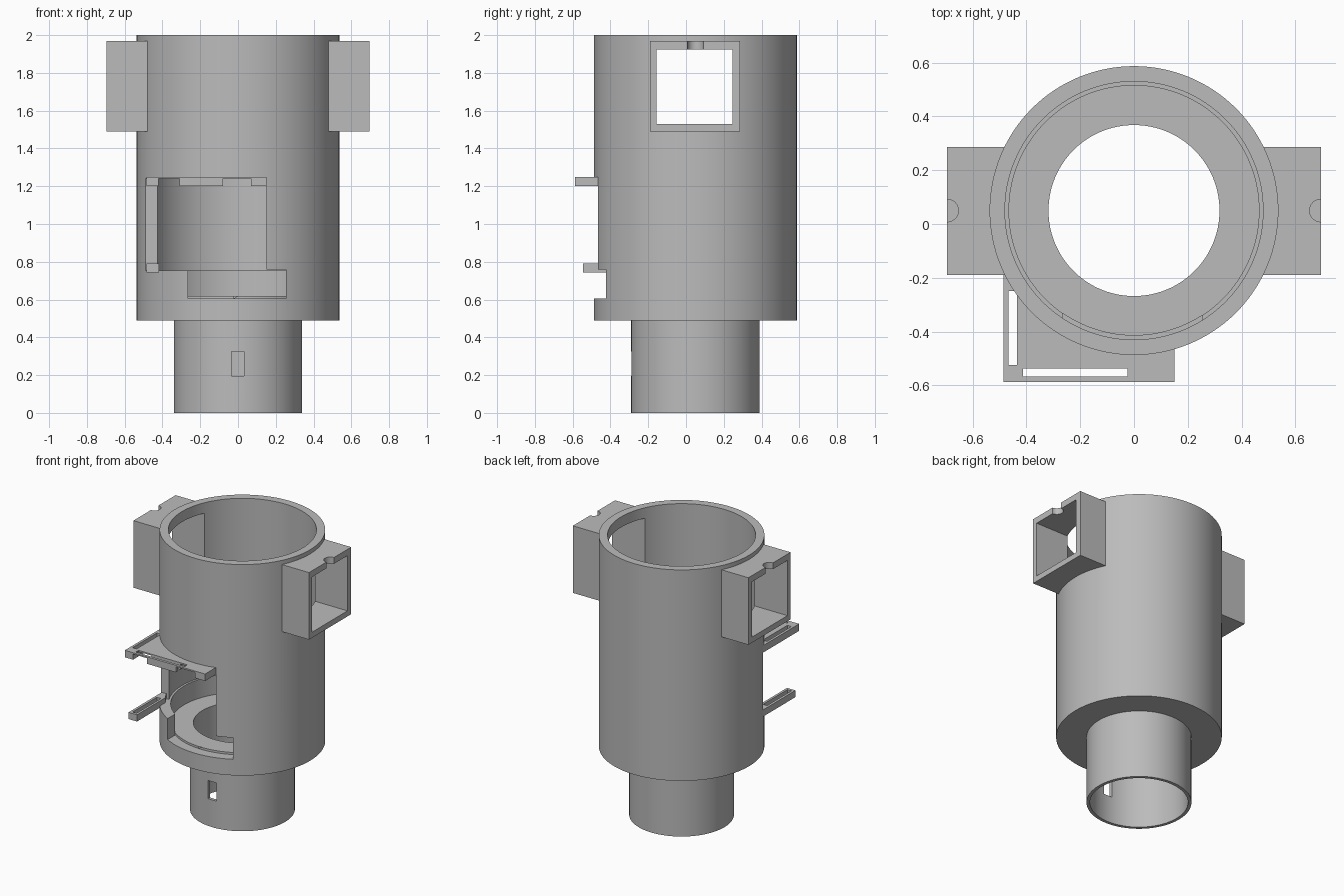
import bpy, bmesh, math
from mathutils import Matrix

cube = bpy.data.objects.get("Cube")
if cube:
    bpy.data.objects.remove(cube, do_unlink=True)

CY = 0.05          # y of the tube axis
SEGMENTS = 128

grey = bpy.data.materials.new("plain grey")
grey.use_nodes = True
grey.diffuse_color = (0.5, 0.5, 0.5, 1)
grey.node_tree.nodes["Principled BSDF"].inputs["Base Color"].default_value = (0.5, 0.5, 0.5, 1)


def make_object(name, bm):
    bmesh.ops.recalc_face_normals(bm, faces=bm.faces)
    mesh = bpy.data.meshes.new(name)
    bm.to_mesh(mesh)
    bm.free()
    mesh.materials.append(grey)
    obj = bpy.data.objects.new(name, mesh)
    bpy.context.collection.objects.link(obj)
    return obj


def box(name, x, y, z):
    bm = bmesh.new()
    size = Matrix.Diagonal((x[1] - x[0], y[1] - y[0], z[1] - z[0], 1))
    centre = Matrix.Translation((sum(x) / 2, sum(y) / 2, sum(z) / 2))
    bmesh.ops.create_cube(bm, size=1, matrix=centre @ size)
    return make_object(name, bm)


def cylinder(name, radius, x, z):
    bm = bmesh.new()
    bmesh.ops.create_cone(bm, cap_ends=True, segments=SEGMENTS, radius1=radius, radius2=radius,
                          depth=z[1] - z[0], matrix=Matrix.Translation((x, CY, sum(z) / 2)))
    return make_object(name, bm)


def lathe(name, profile):
    bm = bmesh.new()
    rings = []
    for i in range(SEGMENTS):
        a = 2 * math.pi * i / SEGMENTS
        rings.append([bm.verts.new((r * math.cos(a), CY + r * math.sin(a), z)) for r, z in profile])
    n = len(profile)
    for i in range(SEGMENTS):
        p, q = rings[i], rings[(i + 1) % SEGMENTS]
        for j in range(n):
            k = (j + 1) % n
            bm.faces.new((p[j], q[j], q[k], p[k]))
    return make_object(name, bm)


def cut(obj, *cutters):
    # Subtract each cutter, then hide it by removing it
    bpy.context.view_layer.objects.active = obj
    for cutter in cutters:
        cutter.hide_render = True
        mod = obj.modifiers.new("cut", "BOOLEAN")
        mod.operation = "DIFFERENCE"
        mod.solver = "EXACT"
        mod.object = cutter
        bpy.ops.object.modifier_apply(modifier=mod.name)
        bpy.data.objects.remove(cutter, do_unlink=True)


def smooth(obj):
    bpy.ops.object.select_all(action="DESELECT")
    obj.select_set(True)
    bpy.context.view_layer.objects.active = obj
    bpy.ops.object.shade_smooth_by_angle(angle=math.radians(30))


# Stepped tube: narrow neck, floor, ledge and wide wall
body = lathe("tube_body", [
    (0.34, 0), (0.34, 0.49), (0.537, 0.49), (0.537, 2), (0.48, 2),
    (0.48, 0.755), (0.465, 0.755), (0.465, 0.62), (0.318, 0.62), (0.318, 0)])

# Lower opening keeps the raised floor disc, so cut with a ring-shaped cutter
lower = box("lower_cutter", (-0.265, 0.255), (-0.7, -0.15), (0.605, 0.76))
cut(lower, cylinder("floor_keeper", 0.465, 0, (0.5, 0.62)))

cut(body,
    lower,
    box("upper_cutter", (-0.6, 0.15), (-0.7, -0.17), (0.755, 1.24)),
    box("neck_slot_cutter", (-0.035, 0.032), (-0.4, 0), (0.195, 0.325)),
    box("side_window_cutter", (-0.8, 0.8), (-0.155, 0.245), (1.53, 1.925)))
smooth(body)

# Square sockets on both sides, with a round notch in the top edge
for side, name in ((1, "left_socket"), (-1, "right_socket")):
    xs = sorted((side * 0.3, side * 0.695))
    socket = box(name, xs, (-0.19, 0.287), (1.49, 1.97))
    cut(socket,
        cylinder("bore", 0.5, 0, (1.3, 2.2)),
        box("window", (-0.8, 0.8), (-0.155, 0.245), (1.53, 1.925)),
        cylinder("notch", 0.042, side * 0.695, (1.9, 2.1)))
    smooth(socket)


def slots():
    return (box("side_slot", (-0.467, -0.435), (-0.525, -0.25), (0.6, 1.4)),
            box("front_slot", (-0.412, -0.025), (-0.568, -0.537), (1.1, 1.4)))


# Upper bracket: plate notched from below, fitted around the tube
plate = box("upper_bracket", (-0.485, 0.15), (-0.587, -0.17), (1.2, 1.25))
cut(plate,
    box("notch_a", (-0.42, -0.31), (-0.7, 0), (1.1, 1.24)),
    box("notch_b", (-0.08, 0.07), (-0.7, 0), (1.1, 1.24)),
    cylinder("bore", 0.5, 0, (1, 1.5)),
    *slots())
smooth(plate)

# Lower bracket: a slotted bar
bar = box("lower_bracket", (-0.485, -0.418), (-0.545, -0.15), (0.742, 0.79))
cut(bar, cylinder("bore", 0.5, 0, (0.5, 1)), slots()[0])
for extra in [o for o in bpy.data.objects if o.name.startswith("front_slot")]:
    bpy.data.objects.remove(extra, do_unlink=True)
smooth(bar)
